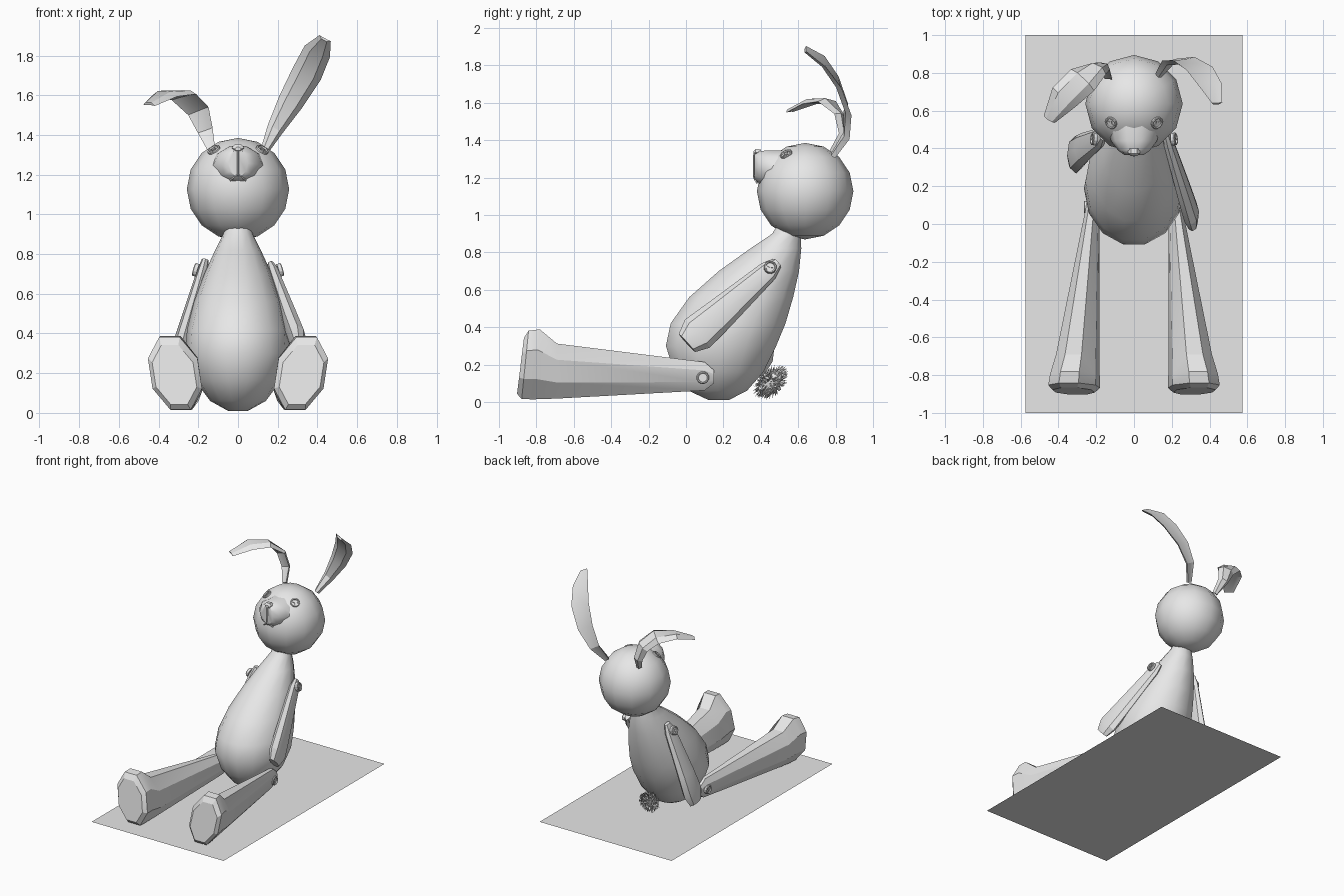
import bpy, bmesh, math, random
from mathutils import Vector

old = bpy.data.objects.get("Cube")
if old:
    bpy.data.objects.remove(old, do_unlink=True)

GREY = (.8, .8, .8, 1)
cloth = bpy.data.materials.new("plain_grey")
cloth.use_nodes = True
cloth.diffuse_color = GREY
cloth.node_tree.nodes["Principled BSDF"].inputs["Base Color"].default_value = GREY


def finish(name, bm, smooth=None):
    """Turn a bmesh into a named object, optionally smooth shaded."""
    bmesh.ops.recalc_face_normals(bm, faces=bm.faces[:])
    mesh = bpy.data.meshes.new(name)
    bm.to_mesh(mesh)
    bm.free()
    mesh.materials.append(cloth)
    obj = bpy.data.objects.new(name, mesh)
    bpy.context.scene.collection.objects.link(obj)
    if smooth:
        bpy.ops.object.select_all(action="DESELECT")
        obj.select_set(True)
        bpy.context.view_layer.objects.active = obj
        bpy.ops.object.shade_smooth_by_angle(angle=math.radians(smooth))
    return obj


def loft(name, rings, sides=8, smooth=None, curl=0, turn=0):
    """Skin a row of elliptical rings, each (centre, u axis, v axis)."""
    bm = bmesh.new()
    loops = []
    for centre, u, v in rings:
        loop = []
        for i in range(sides):
            a = math.tau * (i + turn) / sides
            lift = math.sin(a) + curl * math.cos(a) ** 2
            loop.append(bm.verts.new(Vector(centre) + u * math.cos(a) + v * lift))
        loops.append(loop)
    for low, high in zip(loops, loops[1:]):
        for i in range(sides):
            j = (i + 1) % sides
            bm.faces.new((low[i], low[j], high[j], high[i]))
    bm.faces.new(loops[0])
    bm.faces.new(loops[-1])
    return finish(name, bm, smooth)


def limb(name, spine, hint_start, hint_end, **options):
    """Loft along a spine of (point, half width, half thickness)."""
    points = [Vector(s[0]) for s in spine]
    last = len(points) - 1
    rings = []
    for i, (point, width, thick) in enumerate(spine):
        along = (points[min(i + 1, last)] - points[max(i - 1, 0)]).normalized()
        hint = Vector(hint_start).lerp(Vector(hint_end), i / last)
        u = (hint - along * hint.dot(along)).normalized()
        rings.append((point, u * width, along.cross(u) * thick))
    return loft(name, rings, **options)


def button(name, centre, normal, radius=.034):
    """Rimmed disc with a stitched cross."""
    n = Vector(normal).normalized()
    c = Vector(centre)
    u = n.cross(Vector((0, .3, 1))).normalized()
    v = n.cross(u)
    profile = ((1, -.01), (1, .008), (.9, .012), (.75, .012), (.68, .005))
    loft(name, [(c + n * h, u * radius * r, v * radius * r) for r, h in profile],
         sides=12)
    for k, (a, b) in enumerate(((u, v), (v, u))):
        loft(f"{name}_stitch_{k}",
             [(c + n * h, a * radius * .55, b * radius * .15) for h in (0, .01)],
             sides=4)


def oval(y, z, half_x, half_z):
    return ((0, y, z), Vector((half_x, 0, 0)), Vector((0, 0, half_z)))


# Ground mat
bm = bmesh.new()
bm_corners = [bm.verts.new((x * .575, y, 0)) for x, y in ((-1, -1), (1, -1), (1, 1), (-1, 1))]
bm.faces.new(bm_corners)
finish("ground_mat", bm)

# Body: height, front, back, half width
BODY = ((.01, .12, .23, .05), (.06, .01, .33, .14), (.16, -.07, .42, .215),
        (.3, -.115, .49, .265), (.42, -.09, .54, .257), (.56, .01, .58, .222),
        (.7, .17, .61, .17), (.82, .34, .62, .115), (.9, .46, .615, .075),
        (.97, .5, .6, .06))
loft("body", [((0, (f + b) / 2, z), Vector((w, 0, 0)), Vector((0, (b - f) / 2, 0)))
              for z, f, b, w in BODY], sides=14, smooth=60)

# Head
head_centre = Vector((0, .637, 1.127))
bm = bmesh.new()
bmesh.ops.create_uvsphere(bm, u_segments=12, v_segments=8, radius=.258)
for vert in bm.verts:
    vert.co = head_centre + vert.co
finish("head", bm, smooth=60)

# Muzzle, nose and mouth
loft("muzzle", [oval(.52, 1.24, .14, .11), oval(.44, 1.25, .122, .1),
                oval(.39, 1.255, .085, .09), oval(.365, 1.258, .05, .07)],
     sides=10, smooth=40)
loft("nose", [oval(.4, 1.335, .03, .018), oval(.372, 1.335, .032, .02),
              oval(.36, 1.33, .016, .01)], sides=6)
down = Vector((0, 0, -1))
for name, start, end in (("mouth_line", (0, .364, 1.32), (0, .362, 1.2)),
                         ("mouth_left", (0, .362, 1.2), (.04, .38, 1.17)),
                         ("mouth_right", (0, .362, 1.2), (-.04, .38, 1.17))):
    limb(name, [(start, .005, .005), (end, .005, .005)], (0, 1, 0), (0, 1, 0), sides=4)

# Button eyes
for side, sx in (("left", 1), ("right", -1)):
    out = Vector((sx * .12, -.1, .195)).normalized()
    button(f"{side}_eye", head_centre + out * .25, out)

# Ears: one upright, one folded over
limb("left_ear", [((.135, .78, 1.32), .02, .012), ((.19, .85, 1.43), .042, .014),
                  ((.265, .855, 1.56), .065, .014), ((.345, .805, 1.70), .077, .014),
                  ((.395, .73, 1.81), .07, .012), ((.435, .635, 1.88), .032, .008)],
     (.9, .1, -.4), (.8, .2, -.6), sides=6, smooth=25, curl=1.5)
limb("right_ear", [((-.13, .78, 1.32), .02, .012), ((-.16, .845, 1.42), .04, .014),
                   ((-.195, .835, 1.53), .06, .014), ((-.27, .77, 1.61), .085, .014),
                   ((-.37, .67, 1.615), .08, .012), ((-.45, .55, 1.56), .035, .008)],
     (.95, -.1, .3), (.8, -.6, -.1), sides=6, smooth=25, curl=-1.5)

# Arms: one reaching forward, one hanging down
limb("left_arm", [((.165, .49, .745), .028, .018), ((.18, .44, .70), .055, .028),
                  ((.265, .17, .46), .088, .042), ((.3, .06, .365), .1, .045),
                  ((.31, .005, .315), .065, .028)],
     (0, -.7, .7), (0, -.7, .7), sides=8, smooth=25)
limb("right_arm", [((-.165, .47, .77), .028, .018), ((-.18, .455, .71), .055, .028),
                   ((-.275, .395, .38), .088, .042), ((-.31, .365, .235), .1, .045),
                   ((-.325, .35, .15), .065, .028)],
     (0, 1, 0), (0, 1, 0), sides=8, smooth=25)
button("left_shoulder_button", (.212, .45, .72), (1, .1, .3))
button("right_shoulder_button", (-.212, .45, .72), (-1, .1, .3))

# Legs: y at mid height, inner x, outer x, bottom, top, end slant
LEG = ((.15, .2, .24, .1, .17, 0), (.1, .185, .25, .06, .215, 0),
       (-.69, .19, .405, .015, .315, 0), (-.8, .19, .435, .01, .392, .02),
       (-.86, .19, .445, .012, .385, .02), (-.885, .215, .425, .04, .345, .02))
for side, sx in (("left", 1), ("right", -1)):
    rings = []
    for y, inner, outer, low, high, slant in LEG:
        lean = (outer - inner) * .12
        rings.append(((sx * (inner + outer) / 2, y, (low + high) / 2),
                      Vector((sx * (outer - inner) / 2, 0, 0)) * 1.06,
                      Vector((sx * lean, slant, (high - low) / 2 * 1.06))))
    loft(f"{side}_leg", rings, sides=8, smooth=25, turn=.5)
    button(f"{side}_hip_button", (sx * .253, .09, .13), (sx, 0, 0))

# Fluffy tail: an oval core with bristles
random.seed(4)
tail_centre = Vector((0, .455, .105))
long_axis = Vector((0, .7, .7))
bm = bmesh.new()
bmesh.ops.create_uvsphere(bm, u_segments=10, v_segments=6, radius=.05)


def stretch(p):
    return tail_centre + p + long_axis * p.dot(long_axis) * .6


for vert in bm.verts:
    vert.co = stretch(vert.co)
for _ in range(500):
    d = Vector([random.gauss(0, 1) for _ in "xyz"]).normalized()
    side_dir = d.orthogonal().normalized() * .003
    other = d.cross(side_dir)
    foot = [bm.verts.new(stretch(d * .045 + off))
            for off in (side_dir, other - side_dir, -other - side_dir)]
    tip = bm.verts.new(stretch(d * random.uniform(.062, .076)))
    for i in range(3):
        bm.faces.new((foot[i], foot[(i + 1) % 3], tip))
finish("tail", bm)
